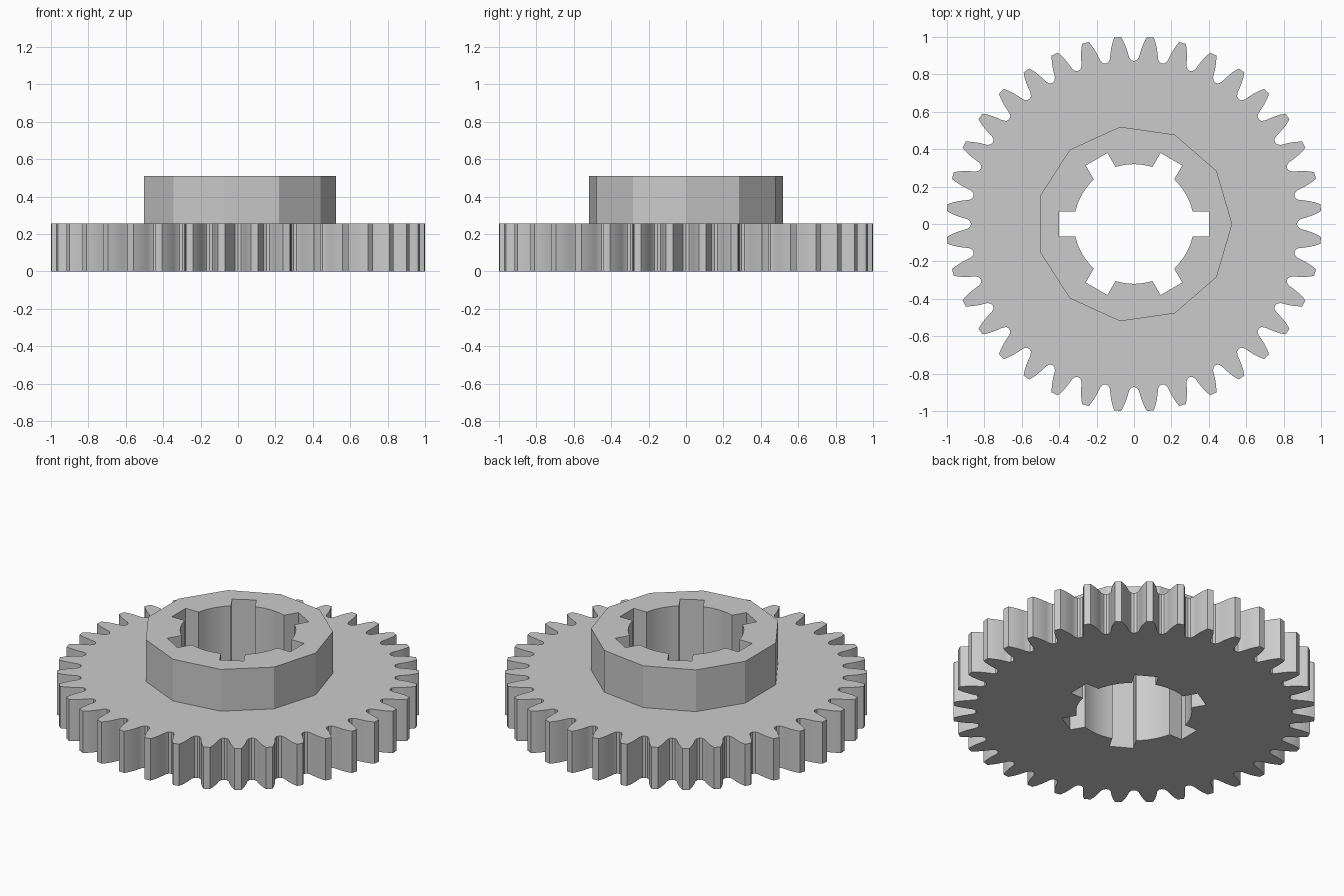
import bpy, bmesh
from math import cos, sin, radians, asin, degrees, pi, atan2, hypot

if "Cube" in bpy.data.objects:
    bpy.data.objects.remove(bpy.data.objects["Cube"], do_unlink=True)

GEAR_TOP, HUB_TOP = 0.255, 0.51
TEETH, SLOTS, HUB_SIDES = 36, 6, 11
HUB_RADIUS, BORE_RADIUS = 0.525, 0.32
SLOT_REACH, SLOT_HALF = 0.40, 0.067


def polar(radius, degree):
    a = radians(degree)
    return radius * cos(a), radius * sin(a)


def tooth_outline():
    # half tooth: degrees from the tooth centre, radius
    half = [(1.05, 1.0024), (1.8, 0.975), (2.45, 0.945), (2.95, 0.915),
            (3.3, 0.892), (4.0, 0.876)]
    tooth = [(-a, r) for a, r in reversed(half)] + half + [(5.0, 0.871)]
    step = 360 / TEETH
    return [polar(r, (i + 0.5) * step + a) for i in range(TEETH) for a, r in tooth]


def bore_outline():
    # round bore with a straight-sided slot every sixth of a turn
    edge = degrees(asin(SLOT_HALF / BORE_RADIUS))
    corner = degrees(atan2(SLOT_HALF, SLOT_REACH))
    reach = hypot(SLOT_HALF, SLOT_REACH)
    step, parts = 360 / SLOTS, 6
    points = []
    for i in range(SLOTS):
        points += [polar(reach, i * step - corner), polar(reach, i * step + corner)]
        for k in range(parts + 1):
            a = edge + (step - 2 * edge) * k / parts
            points.append(polar(BORE_RADIUS, i * step + a))
    return points


def hub_outline():
    return [polar(HUB_RADIUS, 360 * i / HUB_SIDES) for i in range(HUB_SIDES)]


bm = bmesh.new()


def loop(points, z):
    verts = [bm.verts.new((x, y, z)) for x, y in points]
    edges = [bm.edges.new((v, verts[i - 1])) for i, v in enumerate(verts)]
    return verts, edges


def wall(low, high):
    a, b = low[0], high[0]
    for i in range(len(a)):
        bm.faces.new((a[i - 1], a[i], b[i], b[i - 1]))


def flat_ring(outer, inner):
    bmesh.ops.triangle_fill(bm, edges=outer[1] + inner[1],
                            use_beauty=True, normal=(0, 0, 1))


# Edge loops of the toothed wheel, the hub and the bore
teeth_low, teeth_high = loop(tooth_outline(), 0), loop(tooth_outline(), GEAR_TOP)
hub_low, hub_high = loop(hub_outline(), GEAR_TOP), loop(hub_outline(), HUB_TOP)
bore_low, bore_high = loop(bore_outline(), 0), loop(bore_outline(), HUB_TOP)

# Flat faces, then upright walls
flat_ring(teeth_low, bore_low)
flat_ring(teeth_high, hub_low)
flat_ring(hub_high, bore_high)
wall(teeth_low, teeth_high)
wall(hub_low, hub_high)
wall(bore_low, bore_high)
bmesh.ops.recalc_face_normals(bm, faces=bm.faces[:])

mesh = bpy.data.meshes.new("splined_gear")
bm.to_mesh(mesh)
bm.free()
gear = bpy.data.objects.new("splined_gear", mesh)
bpy.context.collection.objects.link(gear)

# Plain grey metal
grey = bpy.data.materials.new("plain_grey")
grey.use_nodes = True
colour = (0.6, 0.6, 0.6, 1)
grey.diffuse_color = colour
grey.node_tree.nodes["Principled BSDF"].inputs["Base Color"].default_value = colour
mesh.materials.append(grey)

# Smooth flanks and bore, crisp corners
bpy.ops.object.select_all(action="DESELECT")
gear.select_set(True)
bpy.context.view_layer.objects.active = gear
bpy.ops.object.shade_smooth_by_angle(angle=radians(30))
